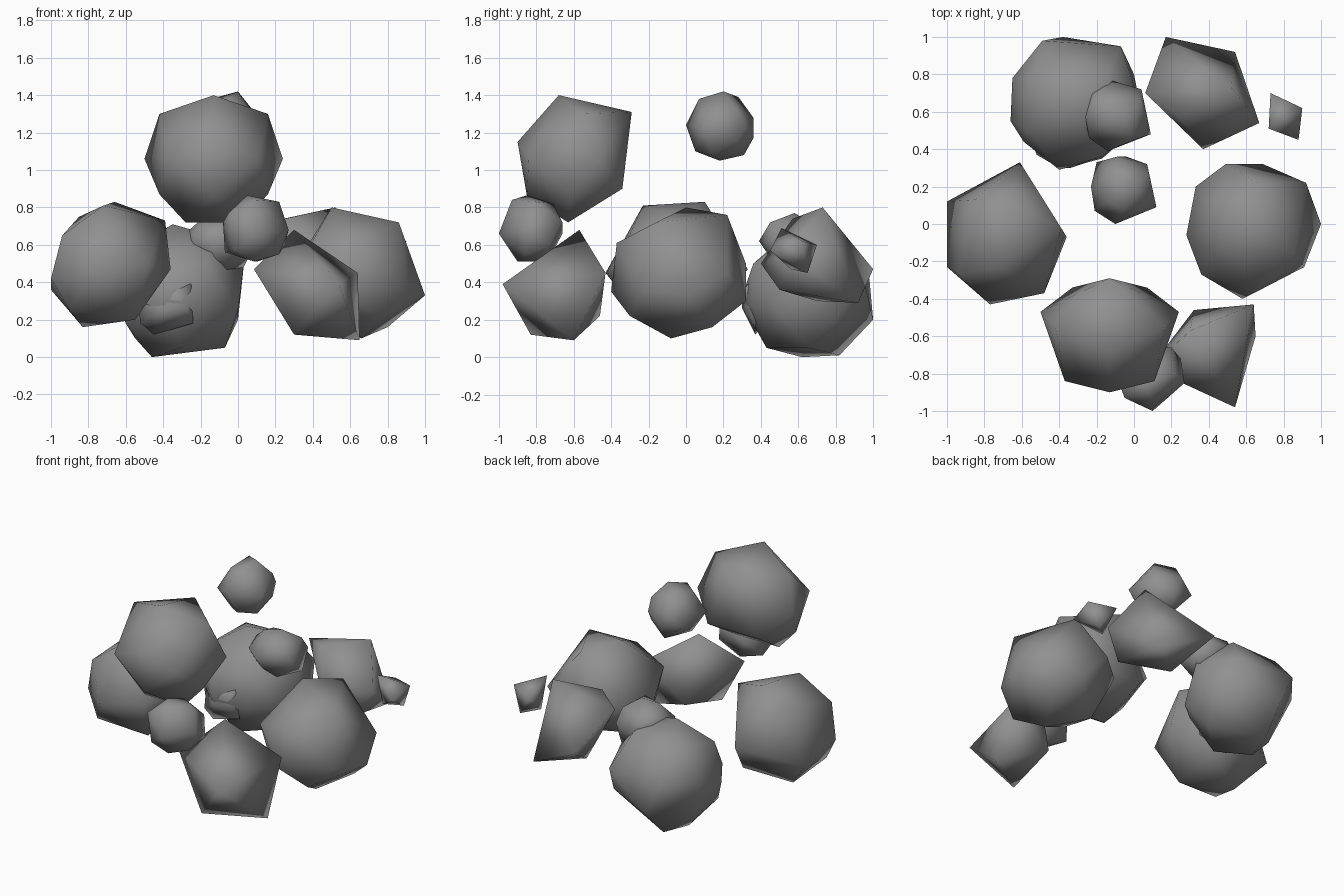
import bpy, bmesh

gray = bpy.data.materials.new("stone gray")
gray.diffuse_color = (0.28, 0.28, 0.28, 1)


def rock(name, *corners, mirror_x=None):
    """Smooth-shaded faceted boulder: the convex hull of a few corners."""
    pts = list(corners)
    if mirror_x is not None:
        pts += [(2 * mirror_x - x, y, z) for x, y, z in corners
                if abs(x - mirror_x) > 0.001]
    bm = bmesh.new()
    for p in pts:
        bm.verts.new(p)
    hull = bmesh.ops.convex_hull(bm, input=bm.verts[:])
    spare = {g for g in hull["geom_interior"] + hull["geom_unused"]
             if isinstance(g, bmesh.types.BMVert)}
    bmesh.ops.delete(bm, geom=list(spare), context='VERTS')
    bmesh.ops.recalc_face_normals(bm, faces=bm.faces[:])
    for f in bm.faces:
        f.smooth = True
    me = bpy.data.meshes.new(name)
    bm.to_mesh(me)
    bm.free()
    me.materials.append(gray)
    ob = bpy.data.objects.new(name, me)
    bpy.context.collection.objects.link(ob)
    return ob


# front upper boulder, symmetric left to right
rock("front_upper_boulder",
     (-.13, -.68, 1.4), (-.13, -.29, 1.31), (.16, -.55, 1.3), (.24, -.47, 1.06),
     (.16, -.62, .87), (.02, -.63, .72), (.07, -.34, .9), (.11, -.84, 1.06),
     (-.13, -.9, 1.15), (-.13, -.85, .86), mirror_x=-.13)

# left and right boulders
rock("left_boulder",
     (-.66, .1, .83), (-.72, -.23, .81), (-.39, -.02, .73), (-.36, -.07, .47),
     (-.61, .33, .47), (-.48, -.37, .5), (-.77, -.43, .45), (-.55, -.21, .2),
     (-.83, 0, .16), (-.54, .14, .24), (-1, -.23, .42), (-1, .12, .36),
     (-.94, -.27, .65), (-.85, .13, .75), (-.9, -.27, .25))
rock("right_boulder",
     (.5, 0, .8), (.86, -.16, .72), (.66, .22, .76), (1, 0, .33),
     (.92, .22, .45), (.69, .32, .3), (.49, .32, .5), (.33, .2, .45),
     (.28, -.06, .45), (.36, -.27, .55), (.58, -.4, .35), (.64, -.37, .61),
     (.91, -.23, .36), (.66, -.08, .1), (.8, .14, .16), (.75, -.3, .22),
     (.4, .05, .2), (.4, -.2, .25))

# back boulders
rock("back_left_boulder",
     (-.35, .6, .71), (.03, .65, .48), (-.07, .65, .05), (-.46, .62, 0),
     (-.4, .82, .01), (-.07, .95, .42), (-.38, 1, .2), (-.49, .98, .42),
     (-.65, .78, .4), (-.66, .55, .33), (-.6, .5, .18), (-.45, .35, .45),
     (-.17, .35, .28), (-.3, .43, .05), (-.17, .36, .5), (0, .5, .25),
     (0, .8, .2), (-.5, .8, .62), (-.15, .8, .63), (-.57, .5, .57),
     (-.4, .29, .3), (-.59, .44, .4), (-.55, .67, .1), (-.1, .55, .64))
rock("back_right_boulder",
     (.52, .73, .8), (.25, .57, .74), (.06, .7, .7), (.17, 1, .47),
     (.54, .92, .29), (.28, .7, .3), (.67, .54, .55), (.37, .4, .5),
     (.55, .5, .36))

# front right low boulder
rock("front_right_boulder",
     (.3, -.57, .68), (.64, -.43, .45), (.65, -.6, .09), (.54, -.98, .39),
     (.3, -.83, .12), (.085, -.77, .47), (.32, -.46, .22))

# small stones between and around the boulders
rock("top_stone",
     (-.09, .36, 1.28), (-.04, .36, 1.17), (.07, .32, 1.24), (.12, .09, 1.23),
     (-.1, 0, 1.24), (-.21, .07, 1.22), (-.23, .2, 1.25), (-.2, .33, 1.2),
     (0, .2, 1.42), (-.06, .07, 1.38), (-.11, .28, 1.39), (-.04, .05, 1.1),
     (-.05, .18, 1.05), (-.05, .31, 1.08), (.08, .27, 1.32), (.08, .27, 1.16),
     (.05, .14, 1.08), (-.13, .12, 1.08), (-.14, .12, 1.36))
rock("front_stone",
     (.05, -.85, .865), (.22, -.8, .83), (.1, -1, .66), (.27, -.85, .68),
     (.25, -.72, .6), (.2, -.66, .72), (0, -.66, .66), (-.08, -.85, .72),
     (-.07, -.75, .56), (.09, -.9, .51), (.1, -.74, .51), (.22, -.86, .55),
     (-.02, -.93, .57), (-.05, -.93, .77), (.09, -.93, .84), (.08, -.71, .82))
rock("back_stone",
     (-.13, .77, .6), (.04, .72, .62), (.09, .48, .6), (-.14, .39, .62),
     (-.24, .46, .64), (-.27, .6, .6), (-.23, .7, .65), (-.06, .58, .77),
     (-.18, .55, .75), (0, .45, .72), (-.1, .52, .43), (.02, .68, .46),
     (-.23, .55, .5), (.03, .66, .71), (-.26, .58, .68), (-.2, .68, .71))
# stone sunk into the back left boulder, only slivers show
rock("embedded_stone",
     (-.52, .37, .18), (-.45, .37, .12), (-.24, .36, .18), (-.4, .3, .26),
     (-.34, .3, .34), (-.25, .33, .39), (-.3, .36, .42), (-.54, .42, .3),
     (-.27, .33, .26), (-.4, .55, .3))
rock("back_right_pebble",
     (.73, .7, .6), (.9, .62, .62), (.88, .45, .57), (.72, .51, .69),
     (.83, .65, .45), (.73, .56, .47))
